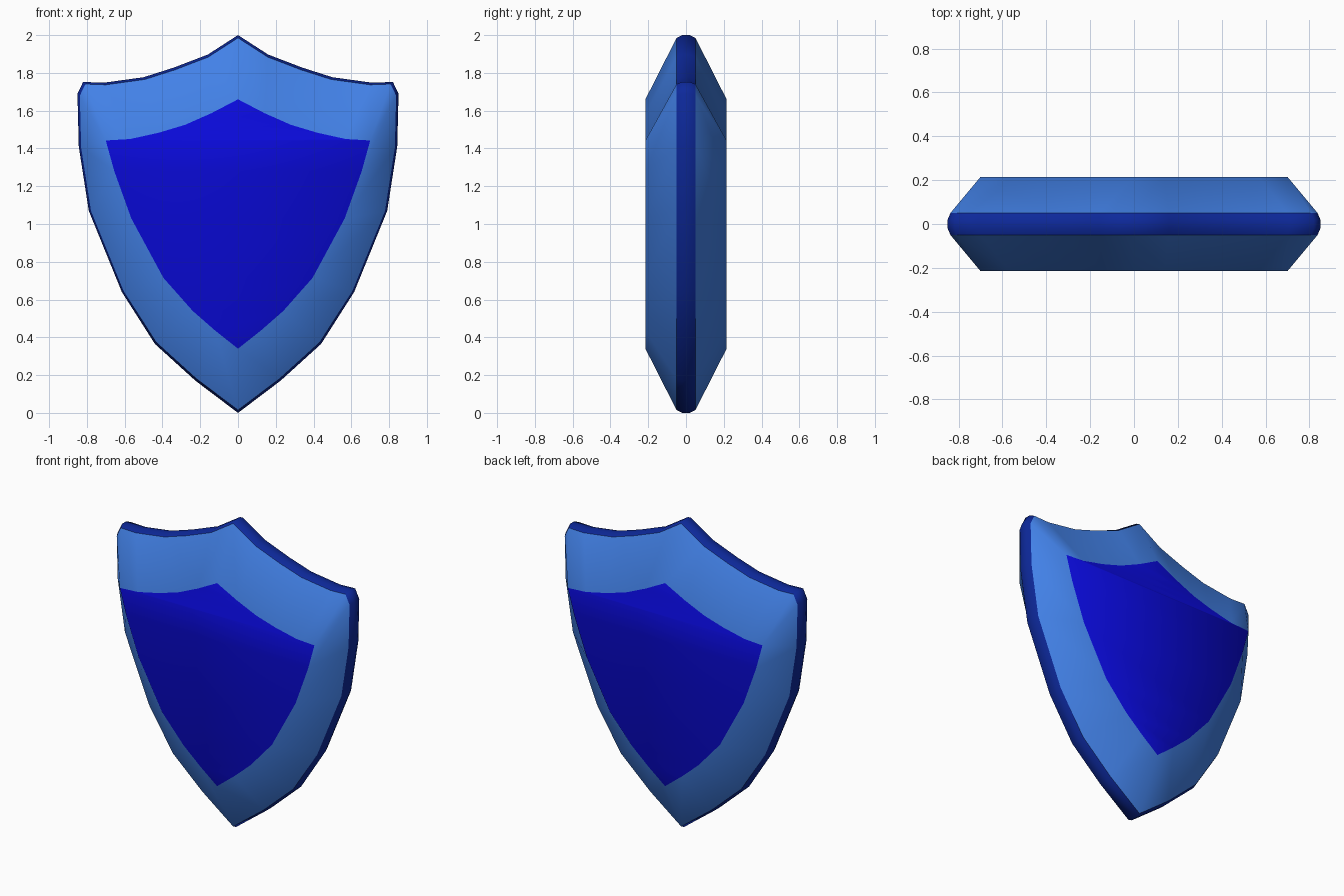
import bpy
import bmesh

if "Cube" in bpy.data.objects:
    bpy.data.objects.remove(bpy.data.objects["Cube"])

# Right half of the outline, top tip to bottom tip: (outer x, z, face x, z)
HALF = [
    (0.00, 2.000, 0.00, 1.660),
    (0.16, 1.897, 0.14, 1.587),
    (0.34, 1.828, 0.28, 1.525),
    (0.50, 1.777, 0.42, 1.483),
    (0.71, 1.748, 0.57, 1.450),
    (0.82, 1.752, 0.70, 1.442),
    (0.85, 1.690, 0.70, 1.442),
    (0.843, 1.41, 0.655, 1.28),
    (0.79, 1.07, 0.565, 1.03),
    (0.615, 0.64, 0.395, 0.715),
    (0.44, 0.365, 0.24, 0.54),
    (0.225, 0.17, 0.12, 0.435),
    (0.00, 0.000, 0.00, 0.340),
]
LOOP = HALF + [(-a, b, -c, d) for a, b, c, d in HALF[-2:0:-1]]


def material(name, rgb):
    m = bpy.data.materials.new(name)
    m.diffuse_color = (*rgb, 1)
    m.use_nodes = True
    m.node_tree.nodes["Principled BSDF"].inputs["Base Color"].default_value = m.diffuse_color
    return m


def outer(y, s):
    return [(a * s, y, 1 + (b - 1) * s) for a, b, c, d in LOOP]


def face(y):
    return [(c, y, d) for a, b, c, d in LOOP]


def build(name, rings, mats, caps):
    """Skin between rings running front to back; caps are coloured by slot 1."""
    bm = bmesh.new()
    vs = [[bm.verts.new(p) for p in r] for r in rings]
    n = len(LOOP)
    for r0, r1 in zip(vs, vs[1:]):
        for i in range(n):
            j = (i + 1) % n
            bm.faces.new((r0[i], r0[j], r1[j], r1[i]))
    if caps:
        # Panel faces: strips joining the left and right halves
        r = vs[-1]
        for i in range(n // 2):
            quad = [r[i], r[i + 1], r[(n - i - 1) % n], r[(n - i) % n]]
            f = bm.faces.new(list(dict.fromkeys(quad)))
            f.material_index = 1
    bmesh.ops.remove_doubles(bm, verts=bm.verts, dist=0.001)
    for f in bm.faces:
        f.smooth = True
    bmesh.ops.recalc_face_normals(bm, faces=bm.faces)
    # Open shells: make sure the skin faces outward
    bm.faces.ensure_lookup_table()
    f = max(bm.faces, key=lambda q: q.calc_area())
    if f.normal.dot(f.calc_center_median() - type(f.normal)((0, 0, 1))) < 0:
        bmesh.ops.reverse_faces(bm, faces=bm.faces)
    me = bpy.data.meshes.new(name)
    bm.to_mesh(me)
    bm.free()
    for m in mats:
        me.materials.append(m)
    ob = bpy.data.objects.new(name, me)
    bpy.context.collection.objects.link(ob)


light = material("light_blue", (0.055, 0.22, 0.80))
panel = material("vivid_blue", (0.003, 0.003, 0.72))
dark = material("dark_blue", (0.004, 0.022, 0.33))

# Dark rim band with softened edges
build("rim", [outer(-0.05, 0.985), outer(-0.02, 1), outer(0.02, 1),
              outer(0.05, 0.985)], [dark], False)

# Sloped border and flat panel, front and back
for name, s in (("front_shell", -1), ("back_shell", 1)):
    build(name, [outer(0.05 * s, 0.985), face(0.215 * s)], [light, panel], True)
